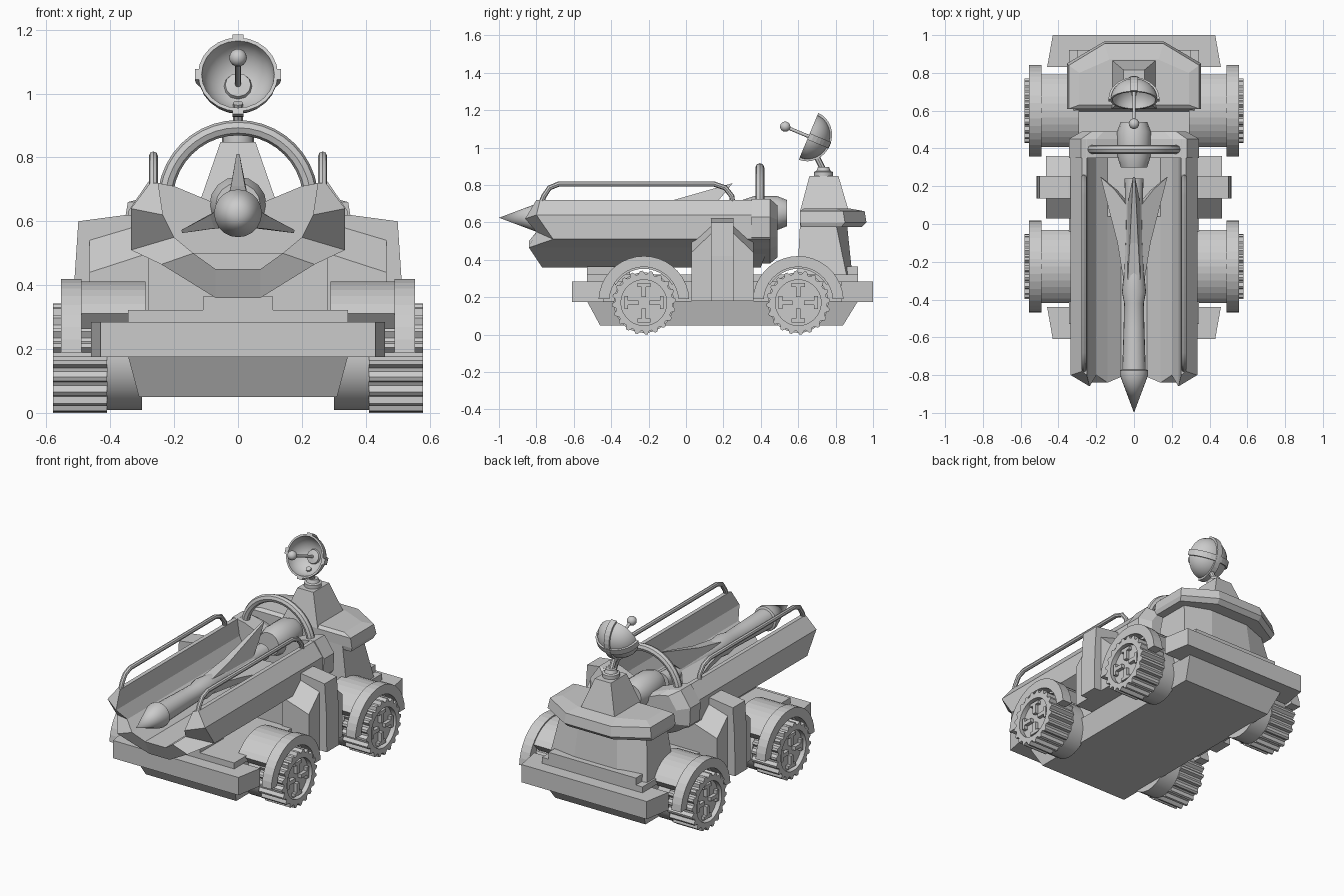
import bpy, bmesh
from math import sin, cos, pi, radians
from mathutils import Vector, Matrix

if "Cube" in bpy.data.objects:
    bpy.data.objects.remove(bpy.data.objects["Cube"])


def loft(name, rings, smooth=0):
    """Skin a list of equal-length point rings and cap both ends."""
    bm = bmesh.new()
    vs = [[bm.verts.new(p) for p in r] for r in rings]
    n = len(rings[0])
    for a, b in zip(vs, vs[1:]):
        for i in range(n):
            j = (i + 1) % n
            bm.faces.new((a[i], a[j], b[j], b[i]))
    bm.faces.new(vs[0])
    bm.faces.new(vs[-1])
    bmesh.ops.remove_doubles(bm, verts=bm.verts, dist=1e-5)
    bmesh.ops.recalc_face_normals(bm, faces=bm.faces)
    me = bpy.data.meshes.new(name)
    bm.to_mesh(me)
    bm.free()
    ob = bpy.data.objects.new(name, me)
    bpy.context.collection.objects.link(ob)
    if smooth:
        shade(ob, smooth)
    return ob


def shade(ob, angle):
    bpy.ops.object.select_all(action='DESELECT')
    ob.select_set(True)
    bpy.context.view_layer.objects.active = ob
    bpy.ops.object.shade_smooth_by_angle(angle=radians(angle))


def prism(name, pts, axis, t0, t1):
    put = {'x': lambda a, b, t: (t, a, b), 'y': lambda a, b, t: (a, t, b),
           'z': lambda a, b, t: (a, b, t)}[axis]
    return loft(name, [[put(a, b, t) for a, b in pts] for t in (t0, t1)])


def rect(x, y0, y1, z):
    return [(-x, y0, z), (x, y0, z), (x, y1, z), (-x, y1, z)]


def box(name, x, y, z):
    return prism(name, [(x[0], y[0]), (x[1], y[0]), (x[1], y[1]), (x[0], y[1])], 'z', *z)


def lathe(name, prof, origin, direction, n=24, smooth=35):
    m = Matrix.Translation(origin) @ Vector(direction).to_track_quat('Z', 'Y').to_matrix().to_4x4()
    return loft(name, [[m @ Vector((r * cos(2 * pi * i / n), r * sin(2 * pi * i / n), t))
                        for i in range(n)] for t, r in prof], smooth)


def tube(name, pts, r):
    cu = bpy.data.curves.new(name, 'CURVE')
    cu.dimensions = '3D'
    cu.bevel_depth, cu.bevel_resolution, cu.use_fill_caps = r, 2, True
    sp = cu.splines.new('POLY')
    sp.points.add(len(pts) - 1)
    for p, c in zip(sp.points, pts):
        p.co = (*c, 1)
    ob = bpy.data.objects.new(name, cu)
    bpy.context.collection.objects.link(ob)
    bpy.ops.object.select_all(action='DESELECT')
    ob.select_set(True)
    bpy.context.view_layer.objects.active = ob
    bpy.ops.object.convert(target='MESH')
    shade(bpy.context.object, 40)


def mirror_pts(half):
    return half + [(-a, b) for a, b in reversed(half)]


def arc(cy, cz, r, a0, a1, n):
    return [(cy + r * cos(radians(a0 + (a1 - a0) * i / n)),
             cz + r * sin(radians(a0 + (a1 - a0) * i / n))) for i in range(n + 1)]


# Hull, bumper plate, deck
loft("lower_hull", [rect(.31, -.46, .84, .05), rect(.345, -.53, .92, .18)])
prism("bumper_plate", mirror_pts([(.43, -.61), (.46, -.44), (.33, -.44), (.33, .83),
                                  (.46, .83), (.43, 1.0)]), 'z', .175, .285)
box("deck", (-.345, .345), (-.53, .92), (.285, .322))
box("front_rest", (-.11, .11), (-.53, -.3), (.32, .365))
box("rear_ledge", (-.30, .30), (.80, .92), (.32, .365))

# Wheels, fenders and side pillars
WZ, TEETH = .171, 20
for s in (-1, 1):
    for tag, wy in (("front", -.225), ("rear", .60)):
        gear, hole = [], []
        for i in range(TEETH * 4):
            a = 2 * pi * (i + .5) / (TEETH * 4)
            r = .171 if i % 4 < 2 else .153
            gear.append((r * cos(a), r * sin(a)))
            hole.append((.122 * cos(a), .122 * sin(a)))
        ring = lambda pts, x: [(s * x, wy + a, WZ + b) for a, b in pts]
        loft(f"{tag}_wheel", [ring(gear, .41), ring(gear, .58), ring(hole, .58), ring(hole, .55)])
        for k in range(4):
            sp = prism(f"{tag}_spoke", [(.03, -.012), (.03, .012), (.085, .012), (.085, .035),
                                        (.105, .035), (.105, -.035), (.085, -.035), (.085, -.012)],
                       'x', s * .53, s * .572)
            sp.matrix_world = Matrix.Translation((0, wy, WZ)) @ Matrix.Rotation(k * pi / 2, 4, 'X')
        lathe(f"{tag}_inner_wheel", [(0, .162), (.11, .162)], (s * .30, wy, WZ), (s, 0, 0), 28)
        prism(f"{tag}_fender_rim", arc(wy, .177, .243, 3, 177, 18) + arc(wy, .177, .185, 176, 4, 18),
              'x', s * .49, s * .555)
        prism(f"{tag}_fender_body", arc(wy, .177, .235, 35, 145, 12) + arc(wy, .177, .175, 150, 30, 12),
              'x', s * .29, s * .49)
    loft("pillar_base", [[(s * x, y, z) for y, z in
         ((.03, .18), (.03, h), (.14, t), (.25, t), (.36, h), (.36, .18))]
         for x, h, t in ((.28, .50, .60), (.465, .44, .545))])
    prism("pillar_fin", [(s * .30, .18), (s * .515, .18), (s * .512, .42), (s * .50, .60),
                         (s * .35, .62), (s * .30, .62)], 'y', .135, .255)
box("launcher_pivot", (-.29, .29), (.04, .36), (.31, .50))

# Launcher trough: x, z, front y, back y for outer skin then inner skin
outer = [(.275, .72, -.78, .45), (.335, .64, -.80, .45), (.335, .51, -.71, .45),
         (.24, .465, -.84, .44), (.07, .36, -.77, .40)]
inner = [(.07, .45, -.81, .40), (.14, .50, -.84, .44), (.20, .55, -.80, .45),
         (.235, .62, -.86, .45), (.25, .72, -.80, .45)]
flip = lambda l: [(-x, z, f, b) for x, z, f, b in reversed(l)]
o, i_ = outer + flip(outer), flip(inner)[::1]
o_in = list(reversed(inner)) + list(reversed(flip(inner)))
loops = [[(p[0], p[k], p[1]) for p in l] for l, k in ((o, 2), (o, 3), (o_in, 3), (o_in, 2))]
bm = bmesh.new()
vs = [[bm.verts.new(c) for c in l] for l in loops]
for k in range(4):
    a, b = vs[k], vs[(k + 1) % 4]
    for j in range(len(a) - 1):
        bm.faces.new((a[j], a[j + 1], b[j + 1], b[j]))
bm.faces.new([v[0] for v in vs])
bm.faces.new([v[-1] for v in vs])
bmesh.ops.recalc_face_normals(bm, faces=bm.faces)
me = bpy.data.meshes.new("launcher_trough")
bm.to_mesh(me)
bm.free()
bpy.context.collection.objects.link(bpy.data.objects.new("launcher_trough", me))
rear = mirror_pts([(.07, .38), (.25, .46), (.34, .52), (.345, .63), (.28, .725), (.20, .71), (.08, .66)])
loft("trough_bulkhead", [[(x * w, y, .55 + (z - .55) * w) for x, z in rear]
                         for y, w in ((.35, 1), (.45, 1), (.49, .8))])
lathe("rocket_motor", [(0, .05), (0, .07), (.06, .09), (.19, .09), (.24, .07)], (0, .30, .65), (0, 1, 0), 16)

# Hoop and hand rails
tube("hoop", [(x, .395, z) for x, z in [(.228, .58)] + arc(0, .665, .228, 0, 180, 20) + [(-.228, .58)]], .024)
for s in (-1, 1):
    tube("hand_rail", [(s * .265, y, z) for y, z in
         ((-.78, .69), (-.76, .74), (-.73, .785), (-.68, .805), (.15, .805),
          (.21, .785), (.245, .74), (.255, .66))], .014)

# Rocket with three swept fins
RZ = .625
lathe("rocket", [(-1, 0), (-.80, .075), (-.775, .075), (-.77, .062), (-.55, .055), (-.42, .052),
                 (-.36, .064), (-.28, .056), (.0, .045), (.24, .05)], (0, 0, RZ), (0, 1, 0), 20)
for ang in (0, 108, -108):
    fin = [(-.34, .04, .035), (-.10, .085, .022), (.25, .185, .005), (.18, .10, .02), (.10, .03, .035)]
    ob = loft("rocket_fin", [[(k * t, y, r) for y, r, t in fin] for k in (-1, 1)])
    ob.matrix_world = Matrix.Translation((0, 0, RZ)) @ Matrix.Rotation(radians(ang), 4, 'Y')

# Rear cabin, collar and tower
cabin = lambda x, y0, y1, y2, z: [(-x, y0, z), (x, y0, z), (x, y1, z), (x * .45, y2, z),
                                  (-x * .45, y2, z), (-x, y1, z)]
loft("cabin", [cabin(.335, .595, .86, .89, .31), cabin(.29, .61, .80, .86, .60)])
loft("collar", [cabin(.345, .615, .83, .94, .575), cabin(.355, .61, .85, .965, .60),
                cabin(.345, .61, .84, .955, .66), cabin(.29, .63, .80, .87, .675)])
loft("tower", [rect(.12, .61, .87, .66), rect(.055, .66, .815, .848)])

# Dish antenna
lathe("dish_base", [(0, .05), (.025, .05), (.03, .038), (.05, .03)], (0, .735, .845), (0, 0, 1), 16)
tube("dish_neck", [(0, .735, .88), (0, .69, .97)], .016)
C, N = Vector((0, .655, 1.06)), Vector((0, -.92, .385)).normalized()
bowl = lambda k: [(-.115 * k * cos(a), .125 * k * sin(a)) for a in [pi / 2 * i / 8 for i in range(9)]]
lathe("dish_bowl", bowl(1) + bowl(.91)[::-1], C, N, 24)
lathe("dish_rod", [(-.10, .045), (-.085, .04), (-.08, .009), (.12, .009)], C, N, 12)
lathe("dish_ball", [(.135 - .028 * cos(pi * i / 8), .028 * sin(pi * i / 8)) for i in range(9)], C, N, 14, 60)
M = Matrix.Translation(C) @ N.to_track_quat('Z', 'Y').to_matrix().to_4x4()
strip = [(r, t) for t, r in bowl(1.08)][::-1] + [(-r, t) for t, r in bowl(1.08)][1:]
core = [(r, t) for t, r in bowl(.97)][::-1] + [(-r, t) for t, r in bowl(.97)][1:]
for k in range(2):
    ob = prism("dish_strap", strip + core[::-1], 'y', -.018, .018)
    ob.matrix_world = M @ Matrix.Rotation(k * pi / 2, 4, 'Z')
